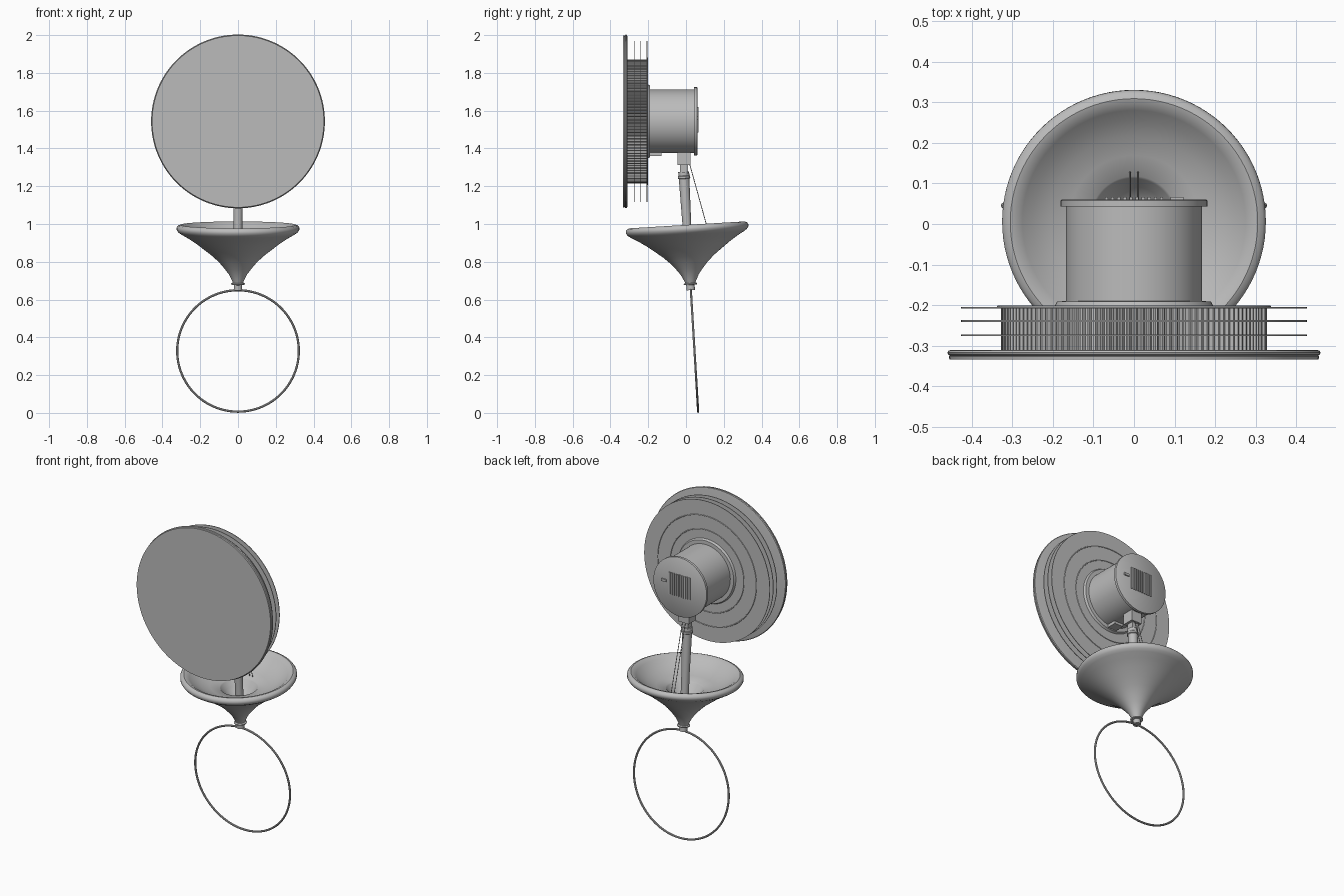
import bpy, bmesh, math
from mathutils import Matrix, Vector

if "Cube" in bpy.data.objects:
    bpy.data.objects.remove(bpy.data.objects["Cube"])

grey = bpy.data.materials.new("warm_grey")
grey.diffuse_color = (0.5, 0.5, 0.5, 1)
grey.use_nodes = True
grey.node_tree.nodes["Principled BSDF"].inputs["Base Color"].default_value = grey.diffuse_color

TILT = 0.06
STAND = Matrix.Translation((0, 0.025, 0.655)) @ Matrix.Rotation(TILT, 4, 'X')   # leaning stand axis
HEAD = Matrix.Translation((0, 0, 1.543)) @ Matrix.Rotation(-math.pi / 2, 4, 'X')  # axis along +y


def finish(name, bm, smooth=True):
    bmesh.ops.remove_doubles(bm, verts=bm.verts, dist=1e-5)
    bmesh.ops.recalc_face_normals(bm, faces=bm.faces)
    me = bpy.data.meshes.new(name)
    bm.to_mesh(me)
    bm.free()
    ob = bpy.data.objects.new(name, me)
    bpy.context.collection.objects.link(ob)
    me.materials.append(grey)
    if smooth:
        bpy.ops.object.select_all(action='DESELECT')
        ob.select_set(True)
        bpy.context.view_layer.objects.active = ob
        bpy.ops.object.shade_smooth_by_angle(angle=math.radians(35))
    return ob


def revolve(name, profile, frame, steps=96):
    """Spin (radius, height) points around the frame's z axis."""
    bm = bmesh.new()
    vs = [bm.verts.new((r, 0, h)) for r, h in profile]
    es = [bm.edges.new(p) for p in zip(vs, vs[1:])]
    bmesh.ops.spin(bm, geom=vs + es, cent=(0, 0, 0), axis=(0, 0, 1),
                   angle=2 * math.pi, steps=steps, use_duplicate=False)
    bm.transform(frame)
    return finish(name, bm)


def disc(name, r, a, b, frame, steps=96):
    return revolve(name, [(0, a), (r, a), (r, b), (0, b)], frame, steps)


def box(name, lo, hi):
    bm = bmesh.new()
    bmesh.ops.create_cube(bm, size=1)
    lo, hi = Vector(lo), Vector(hi)
    for v in bm.verts:
        v.co = Vector((v.co[i] * (hi[i] - lo[i]) + (lo[i] + hi[i]) / 2 for i in range(3)))
    return finish(name, bm, False)


def torus(name, major, minor, frame, steps=96, sides=10):
    ring = [(major + minor * math.cos(2 * math.pi * i / sides),
             minor * math.sin(2 * math.pi * i / sides)) for i in range(sides + 1)]
    return revolve(name, ring, frame, steps)


# Hoop foot hanging below the stand, leaning with it
hoop = (Matrix.Translation((0, 0.045, 0.328)) @ Matrix.Rotation(TILT, 4, 'X')
        @ Matrix.Rotation(math.pi / 2, 4, 'X'))
torus("hoop_foot", 0.322, 0.006, hoop)

# Neck and flange beneath the bowl
revolve("bowl_neck", [(0, -0.005), (0.022, -0.005), (0.022, 0.022), (0.035, 0.024),
                      (0.036, 0.03), (0.028, 0.034), (0.028, 0.05), (0, 0.05)], STAND, 48)

# Flared bowl: outside, rolled rim, inside
revolve("bowl", [(0.027, 0.035), (0.034, 0.05), (0.048, 0.078), (0.07, 0.107), (0.1, 0.142),
                 (0.135, 0.175), (0.175, 0.206), (0.22, 0.24), (0.265, 0.27), (0.3, 0.29),
                 (0.316, 0.301), (0.325, 0.314), (0.325, 0.326), (0.318, 0.336),
                 (0.305, 0.341), (0.29, 0.337), (0.275, 0.325), (0.25, 0.305), (0.21, 0.282),
                 (0.16, 0.264), (0.108, 0.252), (0.102, 0.246), (0.08, 0.215),
                 (0.05, 0.185), (0.02, 0.172), (0, 0.17)], STAND)

# Tapered pole with top collar
revolve("pole", [(0, 0.1), (0.023, 0.1), (0.023, 0.33), (0.028, 0.585), (0.033, 0.588),
                 (0.033, 0.598), (0.029, 0.602), (0.029, 0.622), (0, 0.622)], STAND, 48)
box("pivot_neck", (-0.02, -0.032, 1.26), (0.02, 0.01, 1.32))
box("pivot_block", (-0.036, -0.046, 1.312), (0.036, 0.024, 1.395))

# Twin thin cables from the pivot into the bowl
top, low = Vector((0, 0.02, 1.315)), Vector((0, 0.128, 0.925))
for side, x in (("left", -0.01), ("right", 0.01)):
    d = low - top
    frame = Matrix.Translation(top + Vector((x, 0, 0))) @ d.to_track_quat('Z', 'Y').to_matrix().to_4x4()
    disc("cable_" + side, 0.002, 0, d.length, frame, 8)

# Large front disc with rounded rear rim
revolve("front_disc", [(0, -0.334), (0.455, -0.334), (0.456, -0.326), (0.453, -0.325),
                       (0.458, -0.322), (0.46, -0.317), (0.457, -0.312), (0.45, -0.31),
                       (0, -0.31)], HEAD, 128)

# Ribbed core drum
bm = bmesh.new()
teeth = 120
rim = []
for i in range(teeth * 4):
    a = 2 * math.pi * (i + 0.5) / (teeth * 4)
    r = 0.328 if i % 4 < 2 else 0.318
    rim.append(bm.verts.new((r * math.cos(a), r * math.sin(a), -0.312)))
face = bm.faces.new(rim)
ext = bmesh.ops.extrude_face_region(bm, geom=[face])
bmesh.ops.translate(bm, vec=(0, 0, 0.106),
                    verts=[g for g in ext["geom"] if isinstance(g, bmesh.types.BMVert)])
bm.transform(HEAD)
finish("ribbed_core", bm, False)

# Thin cooling fins
for i, y in enumerate((-0.274, -0.239, -0.206)):
    disc(f"cooling_fin_{i + 1}", 0.427, y - 0.002, y + 0.002, HEAD, 128)

# Raised rings on the rear fin
for i, r in enumerate((0.335, 0.25)):
    torus(f"rear_ring_{i + 1}", r, 0.003, HEAD @ Matrix.Translation((0, 0, -0.204)), 96, 8)

# Motor housing: flange, barrel and end cap
revolve("housing_flange", [(0, -0.205), (0.197, -0.205), (0.19, -0.191), (0.168, -0.19),
                           (0, -0.19)], HEAD)
disc("housing_barrel", 0.168, -0.195, 0.046, HEAD)
revolve("end_cap", [(0, 0.043), (0.181, 0.043), (0.181, 0.058), (0.178, 0.06), (0, 0.06)], HEAD)
box("under_tab", (-0.03, -0.192, 1.36), (0.03, -0.13, 1.385))

# Vent bars and small switch on the end cap
for i in range(10):
    x = -0.068 + i * 0.0151
    box(f"vent_bar_{i + 1}", (x - 0.004, 0.055, 1.485), (x + 0.004, 0.066, 1.62))
box("switch_plate", (0.09, 0.055, 1.553), (0.122, 0.067, 1.568))
